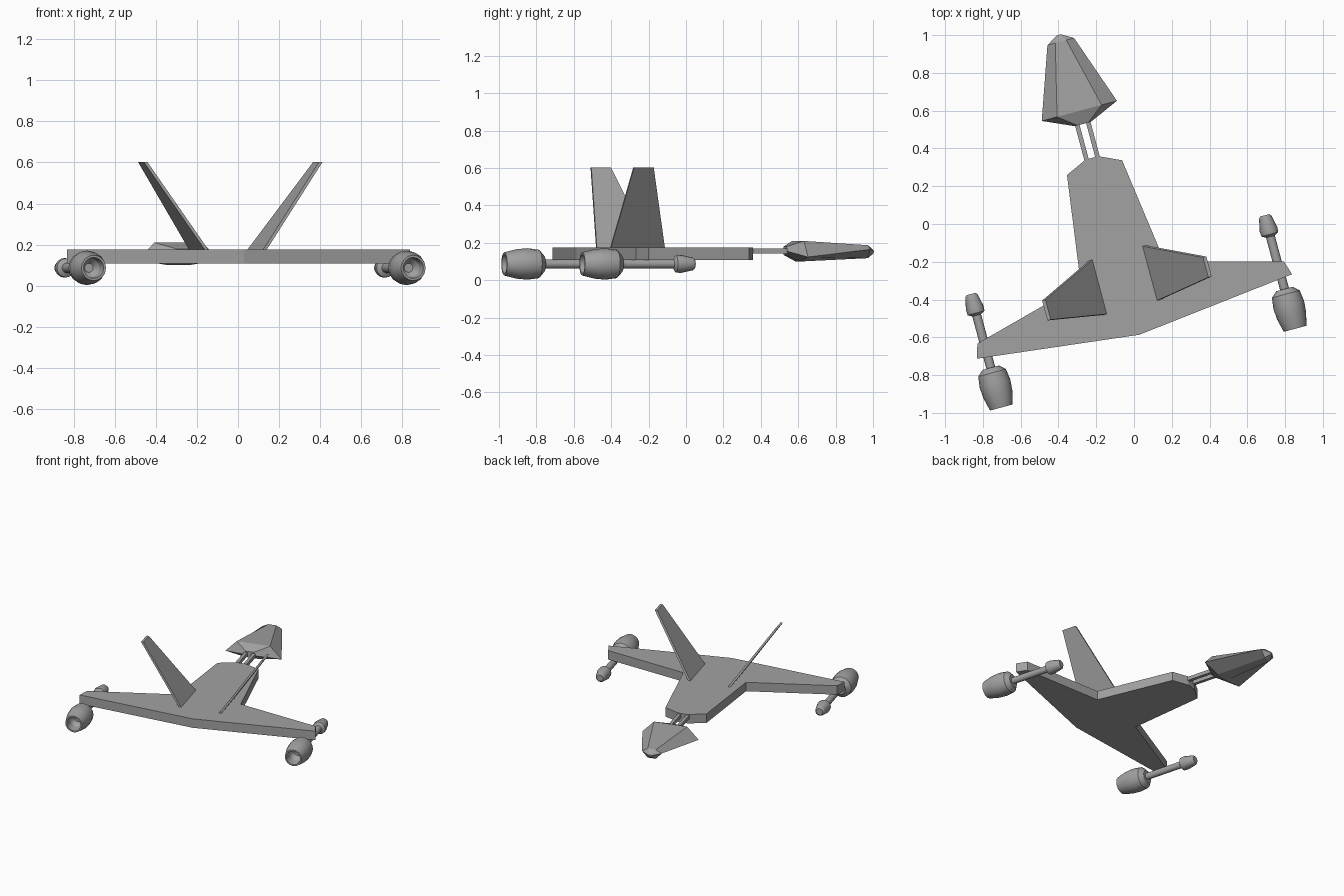
import bpy, bmesh, math
from mathutils import Matrix, Vector

if "Cube" in bpy.data.objects:
    bpy.data.objects.remove(bpy.data.objects["Cube"], do_unlink=True)

# One plain grey for the whole craft
grey = bpy.data.materials.new("hull_grey")
grey.use_nodes = True
grey.diffuse_color = (0.36, 0.36, 0.36, 1)
grey.node_tree.nodes["Principled BSDF"].inputs["Base Color"].default_value = (0.36, 0.36, 0.36, 1)

# Parts are modelled along a straight centreline (nose to +y), then yawed 15 degrees
PLACE = Matrix.Translation((-0.129, 0, 0)) @ Matrix.Rotation(math.radians(15), 4, 'Z')


def finish(bm, name, smooth=False):
    bmesh.ops.recalc_face_normals(bm, faces=bm.faces[:])
    bm.transform(PLACE)
    mesh = bpy.data.meshes.new(name)
    bm.to_mesh(mesh)
    bm.free()
    mesh.materials.append(grey)
    ob = bpy.data.objects.new(name, mesh)
    bpy.context.collection.objects.link(ob)
    if smooth:
        bpy.ops.object.select_all(action='DESELECT')
        ob.select_set(True)
        bpy.context.view_layer.objects.active = ob
        bpy.ops.object.shade_smooth_by_angle(angle=math.radians(28))
    return ob


def loft(name, rings, smooth=False):
    """Skin a list of equal-length point rings and cap both ends."""
    bm = bmesh.new()
    rows = [[bm.verts.new(p) for p in ring] for ring in rings]
    n = len(rows[0])
    for r0, r1 in zip(rows, rows[1:]):
        for i in range(n):
            j = (i + 1) % n
            bm.faces.new((r0[i], r0[j], r1[j], r1[i]))
    bm.faces.new(rows[0])
    bm.faces.new(rows[-1])
    return finish(bm, name, smooth)


def turned(name, x, z, profile, sides=16):
    """Round part along y from (y, radius) pairs."""
    rings = []
    for y, r in profile:
        rings.append([(x + r * math.cos(2 * math.pi * i / sides), y,
                       z + r * math.sin(2 * math.pi * i / sides)) for i in range(sides)])
    return loft(name, rings, True)


# Flat hull with swept wings: half outline mirrored across the centreline
half = [(0.035, 0.362), (0.151, 0.309), (0.23, -0.268), (0.84, -0.43), (0.864, -0.507)]
outline = half + [(0, -0.607)] + [(-x, y) for x, y in reversed(half)]
loft("hull", [[(x, y, z) for x, y in outline] for z in (0.108, 0.176)])

# Faceted cockpit: (y, top half width, top z, side half width, side z, bottom half width, bottom z)
sections = [
    (0.548, 0.030, 0.180, 0.044, 0.155, 0.030, 0.135),
    (0.620, 0.122, 0.210, 0.206, 0.124, 0.050, 0.100),
    (1.000, 0.030, 0.187, 0.073, 0.165, 0.030, 0.118),
    (1.037, 0.006, 0.160, 0.010, 0.155, 0.006, 0.145),
]
rings = []
for y, tw, tz, sw, sz, bw, bz in sections:
    rings.append([(-tw, y, tz), (tw, y, tz), (sw, y, sz), (bw, y, bz), (-bw, y, bz), (-sw, y, sz)])
loft("cockpit", rings)

for side, s in (("left", 1), ("right", -1)):
    # Neck strut joining hull and cockpit
    loft(side + "_neck_strut",
         [[(s * x, y, z) for x, z in ((0.018, 0.143), (0.042, 0.143), (0.042, 0.17), (0.018, 0.17))]
          for y in (0.34, 0.57)])

    # Outward-leaning tail fin
    t = 0.018
    loft(side + "_fin",
         [[(s * x, f, z), (s * (x + t), f, z), (s * (x + t), r, z), (s * x, r, z)]
          for x, f, r, z in ((0.134, -0.157, -0.457, 0.17), (0.432, -0.299, -0.408, 0.602))])

    # Wing-tip engine: rod, front bulb and hollow nozzle
    x, z = s * 0.805, 0.087
    turned(side + "_engine_rod", x, z, [(-0.60, 0.024), (-0.26, 0.024)])
    turned(side + "_engine_bulb", x, z,
           [(-0.285, 0.024), (-0.272, 0.046), (-0.245, 0.048), (-0.178, 0.034), (-0.168, 0.024)])
    turned(side + "_engine_nozzle", x, z,
           [(-0.572, 0.045), (-0.60, 0.076), (-0.66, 0.084), (-0.72, 0.079),
            (-0.79, 0.062), (-0.79, 0.051), (-0.73, 0.045), (-0.70, 0.022)])
